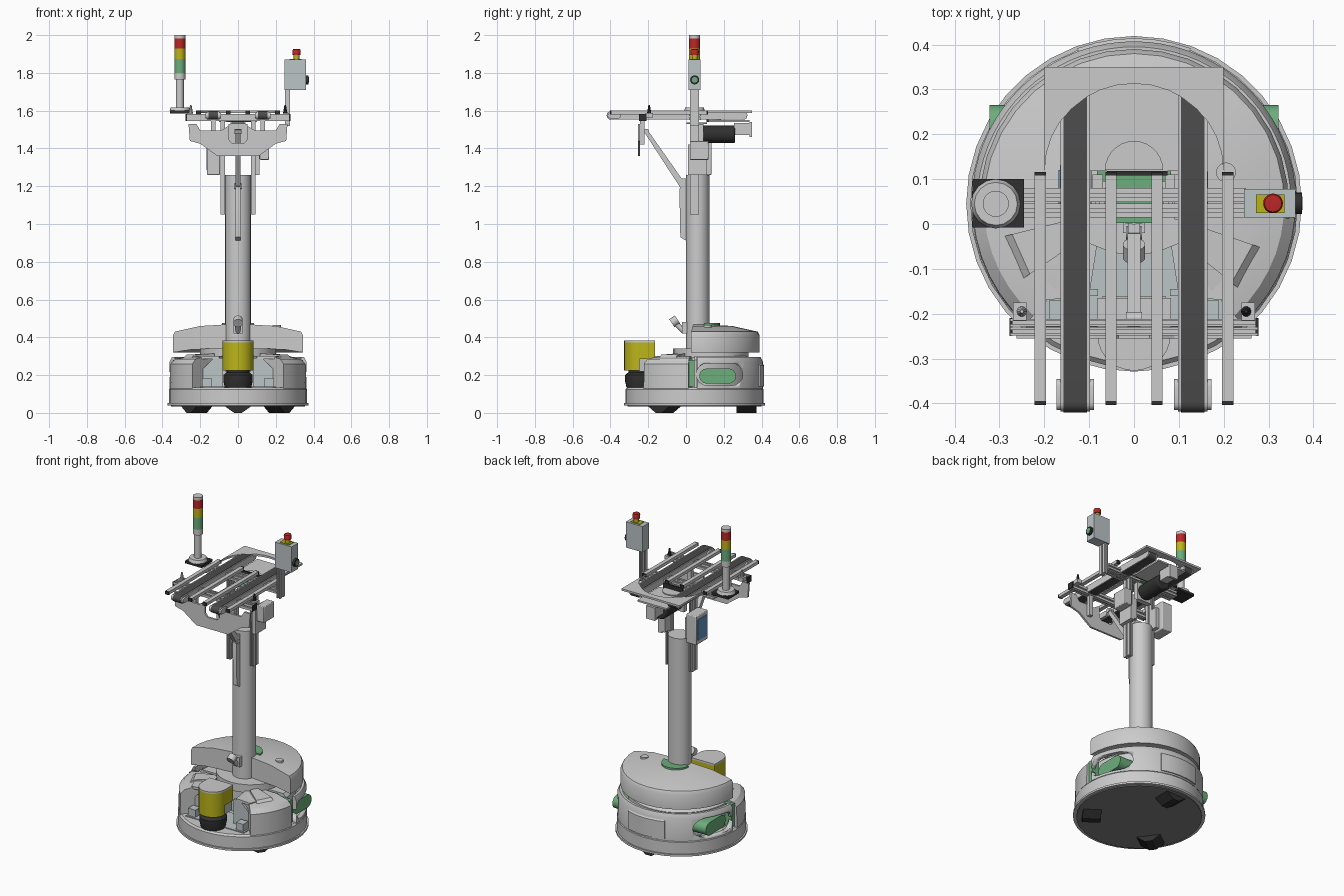
import bpy, bmesh
from math import sin, cos, radians, pi
from mathutils import Vector, Matrix

if "Cube" in bpy.data.objects:
    bpy.data.objects.remove(bpy.data.objects["Cube"])

def mat(name, r, g, b):
    m = bpy.data.materials.new(name)
    m.diffuse_color = (r, g, b, 1)
    m.use_nodes = True
    m.node_tree.nodes["Principled BSDF"].inputs["Base Color"].default_value = m.diffuse_color
    return m

BLACK, DARK = mat("black", .03, .03, .03), mat("belt_dark", .07, .07, .07)
RED, YELLOW = mat("red", .5, .02, .02), mat("yellow", .5, .46, .01)
GREEN, BLUE = mat("green", .15, .42, .2), mat("screen_blue", .12, .3, .55)
PALE = mat("pale_panel", .5, .56, .57)
UNDER = mat("underside", .22, .22, .22)

def make(name, bm, m=None):
    bmesh.ops.remove_doubles(bm, verts=bm.verts, dist=1e-5)
    bmesh.ops.recalc_face_normals(bm, faces=bm.faces)
    me = bpy.data.meshes.new(name)
    bm.to_mesh(me)
    bm.free()
    o = bpy.data.objects.new(name, me)
    bpy.context.collection.objects.link(o)
    if m:
        me.materials.append(m)
    return o

def bevel(o, w):
    b = o.modifiers.new("bevel", 'BEVEL')
    b.width, b.segments = w, 2
    return o

def prism(name, pts, axis, a, b, m=None):
    """Extrude an outline along one axis from a to b."""
    put = {'x': lambda p, t: (t, p[0], p[1]), 'y': lambda p, t: (p[0], t, p[1]),
           'z': lambda p, t: (p[0], p[1], t)}[axis]
    bm = bmesh.new()
    lo, hi = [[bm.verts.new(put(p, t)) for p in pts] for t in (a, b)]
    bm.faces.new(lo)
    bm.faces.new(hi)
    for i in range(len(pts)):
        j = (i + 1) % len(pts)
        bm.faces.new((lo[i], lo[j], hi[j], hi[i]))
    return make(name, bm, m)

def box(name, x0, x1, y0, y1, z0, z1, m=None):
    return prism(name, [(x0, y0), (x1, y0), (x1, y1), (x0, y1)], 'z', z0, z1, m)

def revolve(name, prof, c=(0, .045), a0=0, a1=360, n=36, m=None):
    """Sweep a closed (radius, z) profile about a vertical axis."""
    full = a1 - a0 == 360
    bm = bmesh.new()
    rings = []
    for i in range(n if full else n + 1):
        t = radians(a0 + (a1 - a0) * i / n)
        rings.append([bm.verts.new((c[0] + r * cos(t), c[1] + r * sin(t), z)) for r, z in prof])
    k = len(prof)
    for i in range(n):
        p, q = rings[i], rings[(i + 1) % len(rings)]
        for j in range(k):
            if prof[j][0] or prof[(j + 1) % k][0]:
                bm.faces.new((p[j], p[(j + 1) % k], q[(j + 1) % k], q[j]))
    if not full:
        bm.faces.new(rings[0])
        bm.faces.new(rings[-1])
    return make(name, bm, m)

def drum(name, c, r, z0, z1, m=None, n=20, r2=None):
    return revolve(name, [(0, z0), (r, z0), (r2 or r, z1), (0, z1)], c, n=n, m=m)

def rod(name, p, q, r, m=None, n=20):
    p, q = Vector(p), Vector(q)
    bm = bmesh.new()
    rot = (q - p).to_track_quat('Z', 'Y').to_matrix().to_4x4()
    bmesh.ops.create_cone(bm, cap_ends=True, segments=n, radius1=r, radius2=r, depth=(q - p).length,
                          matrix=Matrix.Translation((p + q) / 2) @ rot)
    return make(name, bm, m)

def stadium(u0, u1, v0, v1, n=8):
    r, v = (v1 - v0) / 2, (v0 + v1) / 2
    right = [(u1 - r + r * cos(t), v + r * sin(t)) for t in [-pi / 2 + pi * i / n for i in range(n + 1)]]
    return right + [(u0 + u1 - a, 2 * v - b) for a, b in right]

def rail(name, axis, u0, u1, v0, v1, a, b):
    """Aluminium extrusion with a slot in each side."""
    u, v, g = (u0 + u1) / 2, (v0 + v1) / 2, .004
    q = [(u0, v0), (u - g, v0), (u - g, v0 + .007), (u + g, v0 + .007), (u + g, v0),
         (u1, v0), (u1, v - g), (u1 - .007, v - g), (u1 - .007, v + g), (u1, v + g)]
    return prism(name, q + [(u0 + u1 - s, v0 + v1 - t) for s, t in q], axis, a, b)

# mobile base: disc, flange, underside and wheels
revolve("base_disc", [(0, .05), (.365, .05), (.365, .125), (.355, .135), (0, .135)])
drum("base_flange", (0, .045), .374, .04, .052, n=36)
drum("base_underside", (0, .045), .355, .034, .04, UNDER, 36)
for i, (ang, r) in enumerate([(90, .275), (-36, .27), (216, .27)]):
    w = prism(f"wheel_{i}", [(-.07, .035), (-.02, 0), (.02, 0), (.07, .035)], 'y', -.052, .052, BLACK)
    t = radians(ang)
    w.location = (r * cos(t), .045 + r * sin(t), 0)
    w.rotation_euler.z = t + pi / 2

# rear shell with side windows, core and green side plugs
shell = revolve("rear_shell", [(.335, .13), (.362, .13), (.362, .27), (.35, .295), (.335, .295)], a0=2, a1=178)
cut = prism("window_cutter", stadium(.055, .3, .145, .262), 'x', -.5, .5)
cut.hide_render = True
cut.display_type = 'WIRE'
mod = shell.modifiers.new("windows", 'BOOLEAN')
mod.object, mod.operation, mod.solver = cut, 'DIFFERENCE', 'EXACT'
revolve("core", [(0, .13), (.3, .13), (.3, .28), (.28, .3), (0, .3)], a0=0, a1=180)
revolve("rear_panel", [(.35, .14), (.369, .14), (.369, .25), (.35, .27)], a0=70, a1=110, n=6)
drum("hood_neck", (0, .13), .2, .29, .34, n=24)
for s in (1, -1):
    pod_gap = sorted((s * .2, s * .345))
    box(f"green_divider_{s}", *pod_gap, .012, .045, .14, .28, GREEN)
    prism(f"green_plug_{s}", stadium(.07, .265, .155, .235), 'x', *sorted((s * .2, s * .322)), GREEN)

# front pods with raised lids, and the open bay between them
for k, a0, a1 in ((1, -48, -5), (-1, 185, 228)):
    s = "right" if k > 0 else "left"
    revolve(f"{s}_front_pod", [(.13, .13), (.362, .13), (.36, .26), (.335, .285), (.26, .3), (.13, .3)],
            a0=a0, a1=a1, n=6)
    revolve(f"{s}_pod_lid", [(.15, .29), (.31, .28), (.28, .308), (.15, .315)], a0=a0 + 9, a1=a1 - 14, n=1)
    prism(f"{s}_pod_deck", [(k * .075, .0), (k * .1, -.16), (k * .2, -.17), (k * .25, -.05), (k * .25, .03)],
          'z', .285, .3)
    prism(f"{s}_bay_panel", [(k * .08, .13), (k * .2, .13), (k * .2, .22), (k * .13, .29), (k * .08, .29)],
          'y', -.16, -.145, PALE)
    box(f"{s}_bay_block", *sorted((k * .14, k * .19)), -.22, -.17, .135, .185, PALE)
box("bay_floor", -.2, .2, -.23, -.05, .13, .14, PALE)
box("bay_back", -.1, .1, -.02, .06, .13, .3)

# laser scanner in the front bay
L = (0, -.245)
revolve("scanner_base", [(0, .135), (.07, .135), (.078, .17), (.078, .2), (.06, .215), (.06, .25), (0, .25)],
        L, n=24, m=BLACK)
head = [(.082 * cos(t), L[1] + .082 * sin(t)) for t in [pi + pi * i / 14 for i in range(15)]]
head += [(.082, -.165), (-.082, -.165)]
prism("scanner_head", head, 'z', .285, .372, YELLOW)
revolve("scanner_visor", [(.062, .225), (.082, .225), (.082, .29), (.062, .29)], L, 180, 360, 14, YELLOW)
prism("scanner_cap", head, 'z', .372, .383)
box("scanner_mount", -.07, .07, -.245, -.16, .22, .286, PALE)

# rear hood and collar
revolve("hood", [(0, .345), (.25, .335), (.345, .32), (.345, .41), (.335, .43), (.2, .46), (0, .472)],
        a0=-3, a1=183, n=18)
revolve("hood_collar", [(0, .45), (.085, .45), (.085, .475), (0, .475)], (0, .095), 0, 180, 12, GREEN)
drum("hood_gland", (.205, .115), .022, .44, .465)

# rounded column, spine and knob
col = [(.068 * cos(2 * pi * i / 24), .062 + .063 * sin(2 * pi * i / 24)) for i in range(24)]
prism("column", col, 'z', .14, 1.26)
prism("column_spine", [(.02, .9), (-.03, .93), (-.035, 1.18), (-.02, 1.24), (.02, 1.24)], 'x', -.013, .013)
box("knob_bracket", -.025, .025, -.02, .02, .42, .48)
rod("knob_arm", (0, -.01, .43), (0, -.06, .48), .014)
rod("knob_head", (0, -.045, .495), (0, -.075, .475), .025)

# brace from column to the front plate
prism("brace", [(-.035, 1.2), (-.005, 1.19), (-.005, 1.215), (-.205, 1.5), (-.23, 1.5)], 'x', -.014, .014)
for i, (y, z) in enumerate([(-.02, 1.2), (-.21, 1.49)]):
    rod(f"brace_pin_{i}", (-.018, y, z), (.018, y, z), .014)
side = [(0, 1.36), (.11, 1.36), (.2, 1.425), (.255, 1.44), (.262, 1.53), (.22, 1.53), (.2, 1.495), (.09, 1.495),
        (.05, 1.52), (.05, 1.45), (.035, 1.43), (0, 1.43)]
for s in (1, -1):
    prism("front_plate_" + ("right" if s > 0 else "left"), [(s * x, z) for x, z in side], 'y', -.255, -.243)
    box(f"plate_hanger_{s}", s * .13 - .012, s * .13 + .012, -.243, -.22, 1.42, 1.56)
    drum(f"rail_pin_{s}", (s * .25, -.195), .012, 1.585, 1.63, BLACK if s > 0 else None, 10, .004)
    box(f"rail_clip_{s}", s * .255 - .015, s * .255 + .015, -.215, -.175, 1.565, 1.588)
    # uprights beside the column
    rail(f"upright_{s}", 'z', s * .081 - .012, s * .081 + .012, .02, .07, 1.05, 1.555)
    box(f"upright_foot_{s}", s * .081 - .012, s * .081 + .012, .07, .11, 1.27, 1.4)
    rail(f"front_rail_{s}", 'x', *((-.248, -.231) if s > 0 else (-.229, -.212)), 1.545, 1.583, -.275, .275)
    box(f"front_rail_cap_{s}", s * .274 - .003, s * .274 + .003, -.25, -.21, 1.545, 1.583, BLACK)
    rail(f"cross_rail_{s}", 'x', *((.015, .046) if s > 0 else (.049, .08)), 1.55, 1.583, -.25, .25)

# conveyor belts
for s in (1, -1):
    c = s * .131
    prism(f"belt_{s}", stadium(-.42, .325, 1.552, 1.598), 'x', c - .026, c + .026, DARK)
    for k in (1, -1):
        x = c + k * .029
        prism(f"belt_side_{s}_{k}", stadium(-.418, .323, 1.554, 1.596), 'x', x - .004, x + .004)
        prism(f"belt_end_{s}_{k}", stadium(-.415, -.345, 1.558, 1.59), 'x', c + k * .037 - .005, c + k * .037 + .005)

# slide bars with end caps
for i, x in enumerate((-.209, -.051, .051, .209)):
    box(f"slide_bar_{i}", x - .0125, x + .0125, -.395, .108, 1.581, 1.6)
    for j, y in enumerate((-.399, .112)):
        box(f"slide_cap_{i}_{j}", x - .0125, x + .0125, y - .004, y + .004, 1.58, 1.6, BLACK)

# arched end plate, inner panel, drive motor and gearbox
arch = [(-.2, .11), (-.2, .35), (.2, .35), (.2, .11)]
arch += [(.199 * cos(pi * i / 16), .12 + .193 * sin(pi * i / 16)) for i in range(17)]
prism("arch_plate", arch, 'z', 1.588, 1.6)
box("inner_panel", -.1, .1, .118, .335, 1.54, 1.55)
revolve("panel_disc", [(0, 1.545), (.065, 1.545), (.065, 1.556), (0, 1.556)], (0, .12), 0, 180, 14)
bevel(rod("drive_motor", (0, .09, 1.475), (0, .26, 1.475), .047, BLACK, 24), .008)
box("gearbox", -.026, .026, .255, .335, 1.47, 1.535)
box("gearbox_flange", -.03, .03, .335, .35, 1.46, 1.54)
box("motor_mount", -.05, .05, .06, .092, 1.42, 1.53)
box("green_board", -.04, .04, .002, .112, 1.53, 1.538, GREEN)
box("panel_plug", -.06, .075, .108, .118, 1.54, 1.58, BLACK)

# tablet on the left, junction boxes on the right
bevel(box("tablet", -.165, -.095, .02, .135, 1.26, 1.44), .005)
box("tablet_screen", -.168, -.164, .035, .12, 1.285, 1.415, BLUE)
box("junction_box", .09, .115, .01, .11, 1.26, 1.42)
bevel(box("side_box", .115, .165, .02, .12, 1.34, 1.44), .004)

# signal tower
T = (-.308, .045)
box("tower_foot", -.36, -.245, -.008, .1, 1.585, 1.6, BLACK)
drum("tower_base", T, .055, 1.6, 1.618, r2=.048, n=16)
drum("tower_pole", T, .021, 1.615, 1.77)
for nm, z0, z1, m in (("collar", 1.765, 1.8, None), ("green", 1.8, 1.873, GREEN),
                      ("yellow", 1.873, 1.93, YELLOW), ("red", 1.93, 1.983, RED), ("cap", 1.983, 2, None)):
    drum("tower_" + nm, T, .029, z0, z1, m)

# control box with emergency stop
rail("control_post", 'z', .25, .275, .022, .07, 1.52, 1.86)
box("control_box", .245, .36, .014, .078, 1.71, 1.87, PALE)
box("stop_label", .272, .335, .025, .066, 1.87, 1.874, YELLOW)
drum("stop_stem", (.31, .046), .015, 1.87, 1.9, YELLOW)
revolve("stop_button", [(0, 1.895), (.021, 1.895), (.022, 1.918), (.019, 1.925), (0, 1.927)], (.31, .046), n=20, m=RED)
rod("start_ring", (.36, .046, 1.763), (.374, .046, 1.763), .024, BLACK)
rod("start_button", (.372, .046, 1.763), (.376, .046, 1.763), .015, GREEN)

# smooth the round parts, keep the edges sharp
bpy.ops.object.select_all(action='SELECT')
bpy.context.view_layer.objects.active = shell
bpy.ops.object.shade_smooth_by_angle()
